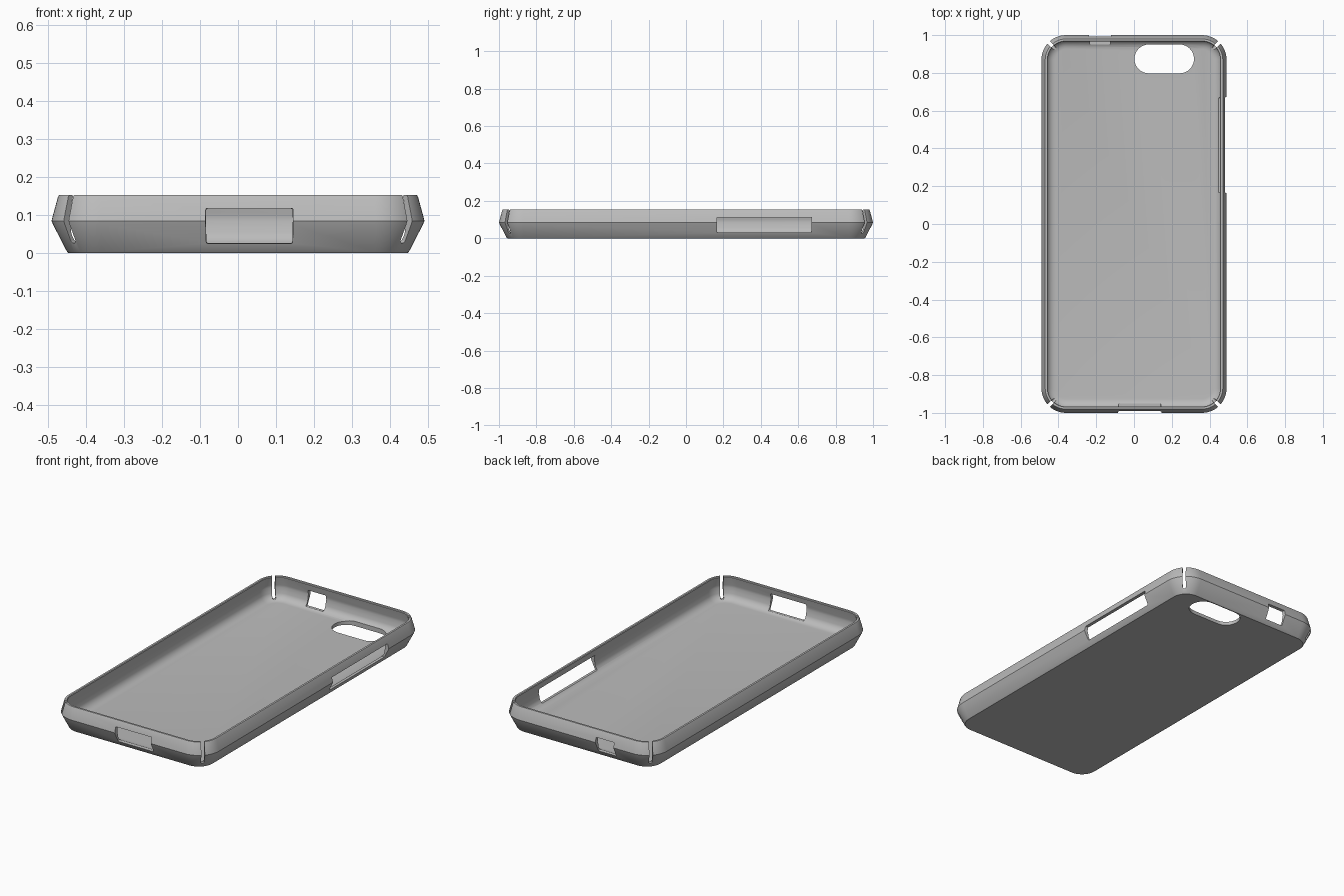
import bpy
import bmesh
from math import sin, cos, pi, radians
from mathutils import Matrix, Vector

cube = bpy.data.objects.get("Cube")
if cube:
    bpy.data.objects.remove(cube)

HALF_X, HALF_Y, CORNER_R = 0.49, 1.0, 0.13
UP = Vector((0, 0, 1))

grey = bpy.data.materials.new("case_grey")
grey.use_nodes = True
grey.diffuse_color = (0.5, 0.5, 0.5, 1)
grey.node_tree.nodes["Principled BSDF"].inputs["Base Color"].default_value = (0.5, 0.5, 0.5, 1)


def rounded_rect(hx, hy, r, steps):
    """Counter-clockwise outline of a rounded rectangle."""
    pts = []
    for q, (sx, sy) in enumerate([(1, 1), (-1, 1), (-1, -1), (1, -1)]):
        for i in range(steps + 1):
            a = (q + i / steps) * pi / 2
            pts.append((sx * (hx - r) + r * cos(a), sy * (hy - r) + r * sin(a)))
    return pts


def loft(name, rings):
    """Closed solid through a list of rings with equal point counts."""
    bm = bmesh.new()
    loops = [[bm.verts.new(p) for p in ring] for ring in rings]
    n = len(loops[0])
    for a, b in zip(loops, loops[1:]):
        for i in range(n):
            j = (i + 1) % n
            bm.faces.new((a[i], a[j], b[j], b[i]))
    bm.faces.new(loops[0][::-1])
    bm.faces.new(loops[-1])
    bmesh.ops.recalc_face_normals(bm, faces=bm.faces)
    mesh = bpy.data.meshes.new(name)
    bm.to_mesh(mesh)
    bm.free()
    obj = bpy.data.objects.new(name, mesh)
    bpy.context.collection.objects.link(obj)
    mesh.materials.append(grey)
    return obj


def cutter(name, w, h, r, depth, matrix, flare=0.0):
    """Rounded prism along local z, optionally widening to its far end."""
    rings = [[(x, y, z) for x, y in rounded_rect(w / 2 + f, h / 2 + f, r, 8)]
             for z, f in ((0, 0), (depth, flare))]
    obj = loft(name, rings)
    obj.matrix_world = matrix
    obj.hide_render = True
    return obj


def facing(direction, origin):
    """Frame whose z points along a horizontal direction and whose y is up."""
    d = Vector(direction).normalized()
    m = Matrix((UP.cross(d), UP, d)).transposed().to_4x4()
    m.translation = origin
    return m


# Shell cross-section as (inset, height): outside wall, rim, then inside wall and floor
section = [(0.045, 0), (0.041, 0.003), (0.004, 0.075), (0, 0.085), (0.003, 0.097),
           (0.017, 0.148), (0.020, 0.153), (0.031, 0.153), (0.034, 0.149),
           (0.023, 0.100), (0.021, 0.085), (0.026, 0.068)]
# Wide fillet from the inside wall down to the floor
for i in range(1, 7):
    a = radians(15 * i)
    section.append((0.074 - 0.048 * cos(a), 0.066 - 0.046 * sin(a)))

case = loft("case_shell", [
    [(x, y, z) for x, y in rounded_rect(HALF_X - o, HALF_Y - o, CORNER_R - o, 12)]
    for o, z in section])

# Openings in the floor and walls
cutters = [
    cutter("camera_hole_cutter", 0.315, 0.153, 0.076, 0.16,
           Matrix.Translation((0.16, 0.874, -0.05))),
    cutter("front_port_cutter", 0.222, 0.086, 0.004, 0.10,
           facing((0, -1, 0), (0.03, -0.93, 0.071)), 0.006),
    cutter("back_port_cutter", 0.11, 0.082, 0.004, 0.10,
           facing((0, 1, 0), (-0.18, 0.93, 0.069)), 0.004),
    cutter("side_button_cutter", 0.50, 0.076, 0.004, 0.10,
           facing((1, 0, 0), (0.42, 0.418, 0.071)), 0.005),
]

# Diagonal relief slits at the four corners
for sx in (-1, 1):
    for sy in (-1, 1):
        start = (sx * (HALF_X - CORNER_R + 0.03), sy * (HALF_Y - CORNER_R + 0.03), 0.126)
        cutters.append(cutter("corner_slit_cutter", 0.018, 0.20, 0.0088, 0.15,
                              facing((sx, sy, 0), start)))

bpy.context.view_layer.objects.active = case
for c in cutters:
    mod = case.modifiers.new(c.name, "BOOLEAN")
    mod.operation = "DIFFERENCE"
    mod.solver = "EXACT"
    mod.object = c
    bpy.ops.object.modifier_apply(modifier=mod.name)
for c in cutters:
    bpy.data.objects.remove(c)

# Smooth walls with crisp opening edges
bpy.ops.object.select_all(action="DESELECT")
case.select_set(True)
bpy.ops.object.shade_smooth_by_angle(angle=radians(32))
